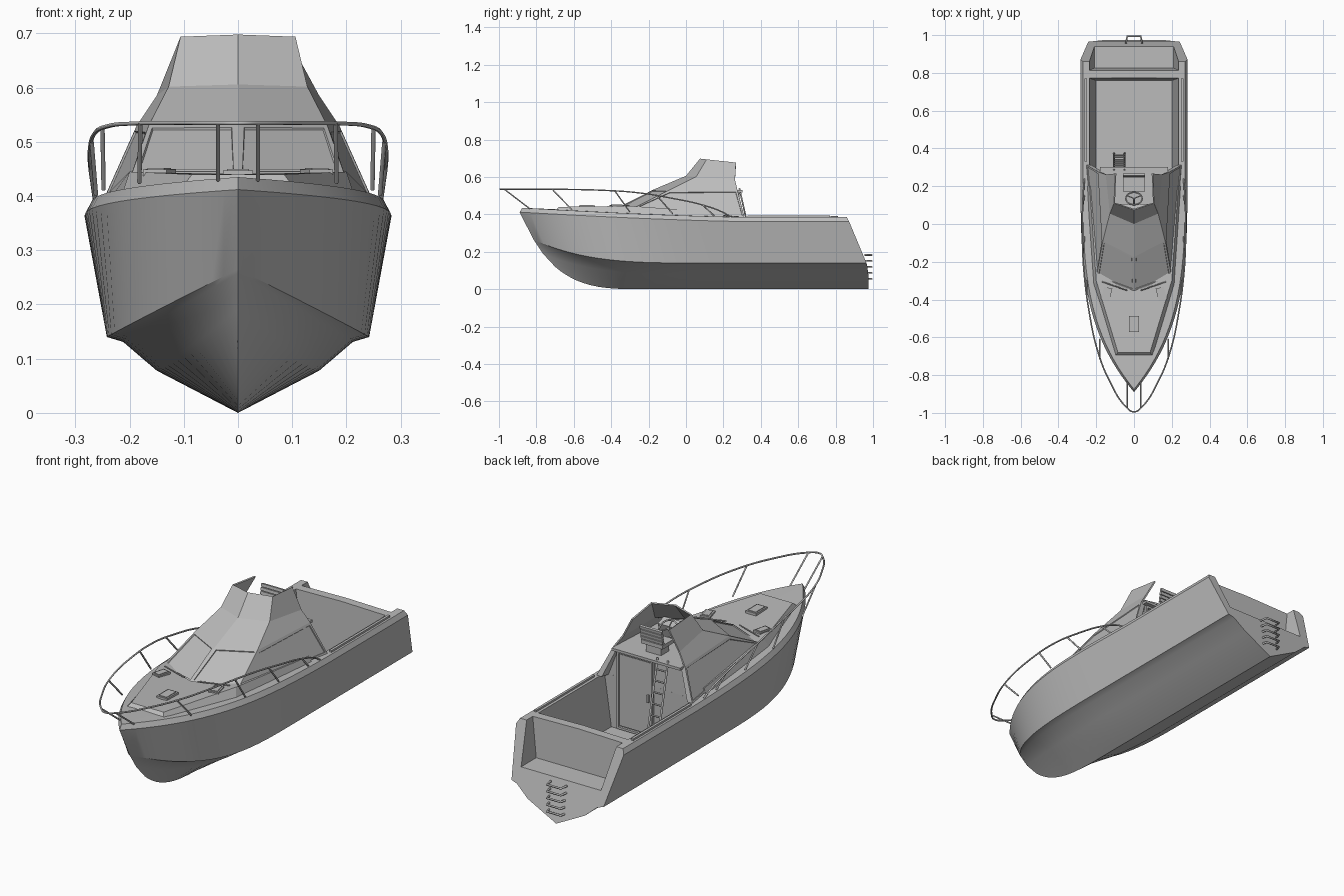
import bpy, bmesh, math
from mathutils import Vector

cube = bpy.data.objects.get("Cube")
if cube:
    bpy.data.objects.remove(cube, do_unlink=True)

grey = bpy.data.materials.new("boat_grey")
grey.use_nodes = True
COLOUR = (0.5, 0.5, 0.5, 1)
grey.diffuse_color = COLOUR
grey.node_tree.nodes["Principled BSDF"].inputs["Base Color"].default_value = COLOUR


def add(name, data):
    obj = bpy.data.objects.new(name, data)
    bpy.context.collection.objects.link(obj)
    data.materials.append(grey)
    return obj


def activate(obj):
    bpy.ops.object.select_all(action='DESELECT')
    obj.select_set(True)
    bpy.context.view_layer.objects.active = obj


def mirror_ring(half):
    """Complete a half outline whose first and last points lie on the centreline."""
    return half + [(-x, y, z) for x, y, z in half[-2:0:-1]]


def loft(name, rings, closed=True, caps=(True, True), inset=None):
    """Skin a row of outlines; inset is a test picking faces to recess as panes."""
    bm = bmesh.new()
    rows = [[bm.verts.new(p) for p in ring] for ring in rings]
    n = len(rows[0])
    for a, b in zip(rows, rows[1:]):
        for i in range(n if closed else n - 1):
            j = (i + 1) % n
            bm.faces.new((a[i], a[j], b[j], b[i]))
    for row, cap in zip((rows[0], rows[-1]), caps):
        if cap:
            bm.faces.new(row)
    bmesh.ops.remove_doubles(bm, verts=bm.verts, dist=1e-5)
    bmesh.ops.recalc_face_normals(bm, faces=bm.faces)
    if inset:
        panes = [f for f in bm.faces if inset(f)]
        bmesh.ops.inset_individual(bm, faces=panes, thickness=0.014, depth=0)
        bmesh.ops.inset_individual(bm, faces=panes, thickness=0.002, depth=-0.004)
    mesh = bpy.data.meshes.new(name)
    bm.to_mesh(mesh)
    bm.free()
    return add(name, mesh)


def box(name, centre, size, tilt=0):
    bm = bmesh.new()
    bmesh.ops.create_cube(bm, size=1)
    bmesh.ops.scale(bm, vec=size, verts=bm.verts)
    mesh = bpy.data.meshes.new(name)
    bm.to_mesh(mesh)
    bm.free()
    obj = add(name, mesh)
    obj.location = centre
    obj.rotation_euler.x = tilt
    return obj


def tube(name, points, radius=0.004, smooth=False, cyclic=False):
    curve = bpy.data.curves.new(name, 'CURVE')
    curve.dimensions = '3D'
    curve.bevel_depth = radius
    curve.bevel_resolution = 1
    curve.use_fill_caps = True
    curve.resolution_u = 6
    spline = curve.splines.new('BEZIER')
    spline.bezier_points.add(len(points) - 1)
    for bp, p in zip(spline.bezier_points, points):
        bp.co = p
        bp.handle_left_type = bp.handle_right_type = 'AUTO' if smooth else 'VECTOR'
    spline.use_cyclic_u = cyclic
    return add(name, curve)


# Hull: each line runs aft from the stem
# (bow y, stern y, half width, aft z, bow z, taper length, width power, height power)
LINES = [
    (-0.70, 0.975, 0, 0, 0.12, 0.5, 1, 3.6),            # keel
    (-0.765, 0.975, 0.15, 0.078, 0.19, 0.9, 3.2, 3.4),  # bottom
    (-0.81, 0.968, 0.212, 0.131, 0.258, 0.9, 3.4, 3.3), # inner chine
    (-0.815, 0.965, 0.242, 0.14, 0.265, 0.9, 3.4, 3.3), # outer chine
    (-0.89, 0.872, 0.283, 0.362, 0.412, 1.2, 3.6, 1.4), # knuckle
    (-0.875, 0.86, 0.271, 0.385, 0.435, 1.2, 3.6, 1.4), # gunwale
]


def hull_point(line, s):
    bow, stern, width, z_aft, z_bow, length, p, q = line
    y = bow + (stern - bow) * s
    left = max(0, 1 - (y - bow) / length)
    return (width * (1 - left ** p), y, z_aft + (z_bow - z_aft) * left ** q)


rings = []
STATIONS = 30
for k in range(STATIONS + 1):
    s = (k / STATIONS) ** 1.5
    half = [hull_point(line, s) for line in LINES]
    x, y, z = half[-1]
    rings.append(mirror_ring(half + [(0, y, z + 0.02 * x)]))
hull = loft("hull", rings, caps=(False, True))


def rect(x, y0, y1, z):
    return [(-x, y0, z), (x, y0, z), (x, y1, z), (-x, y1, z)]


# Cockpit well and swim platform recess
wells = [
    loft("cockpit_cutter", [rect(0.2, 0.275, 0.76, 0.14), rect(0.245, 0.275, 0.775, 0.45)]),
    loft("platform_cutter", [rect(0.21, 0.825, 1.2, 0.2), rect(0.245, 0.81, 1.2, 0.45)]),
]
activate(hull)
for cutter in wells:
    mod = hull.modifiers.new("well", 'BOOLEAN')
    mod.object = cutter
    mod.solver = 'EXACT'
    bpy.ops.object.modifier_apply(modifier=mod.name)
    bpy.data.objects.remove(cutter, do_unlink=True)
activate(hull)
bpy.ops.object.shade_smooth_by_angle(angle=math.radians(28))

# Raised foredeck
loft("foredeck_trunk", [
    mirror_ring([(0, -0.70, 0.42), (0.1, -0.70, 0.42), (0.215, -0.32, 0.4), (0.255, 0.2, 0.37), (0, 0.2, 0.37)]),
    mirror_ring([(0, -0.68, 0.44), (0.085, -0.68, 0.44), (0.2, -0.30, 0.445), (0.235, 0.2, 0.41), (0, 0.2, 0.41)]),
])


# Cabin with recessed panes and rear wings
def is_pane(face):
    c = face.calc_center_median()
    return 0.42 < c.z < 0.52 and c.y < 0.2 and abs(face.normal.z) < 0.97


ROOF = [(0, -0.175, 0.532), (0.165, -0.09, 0.53), (0.187, 0.275, 0.53)]
cabin = loft("cabin", [
    mirror_ring([(0, -0.355, 0.44), (0.2, -0.285, 0.43), (0.252, 0.312, 0.385),
                 (0.225, 0.312, 0.385), (0.215, 0.275, 0.385), (0, 0.275, 0.385)]),
    mirror_ring(ROOF + [(0.165, 0.276, 0.53), (0.16, 0.272, 0.53), (0, 0.272, 0.53)]),
], inset=is_pane)
box("cabin_roof_lip", (0, 0.287, 0.524), (0.36, 0.03, 0.012))

# Upper helm coaming, open at the back
tiers = [ROOF,
         [(0, 0, 0.606), (0.128, 0.055, 0.602), (0.15, 0.262, 0.585)],
         [(0, 0.075, 0.698), (0.106, 0.11, 0.694), (0.1, 0.267, 0.677)]]
coaming = loft("helm_coaming", [[(-x, y, z) for x, y, z in t[:0:-1]] + t for t in tiers],
               closed=False, caps=(False, False))
wall = coaming.modifiers.new("thickness", 'SOLIDIFY')
wall.thickness = 0.007

# Helm seat, console and wheel
box("seat_base", (0, 0.215, 0.55), (0.08, 0.06, 0.04))
box("seat_cushion", (0, 0.215, 0.578), (0.115, 0.085, 0.018))
for i in range(4):
    box("seat_back_slat", (0, 0.252 + 0.003 * i, 0.598 + 0.017 * i), (0.115, 0.012, 0.014), -0.15)
box("helm_console", (0, 0.07, 0.57), (0.15, 0.05, 0.08), -0.3)
hub = Vector((0, 0.135, 0.605))
rim = [hub + 0.043 * Vector((math.cos(a), 0.75 * math.sin(a), -0.66 * math.sin(a)))
       for a in (i * math.tau / 12 for i in range(12))]
tube("steering_wheel", rim, smooth=True, cyclic=True)
for i in (1, 5, 9):
    tube("wheel_spoke", [hub, rim[i]], 0.003)
tube("steering_column", [hub, (0, 0.085, 0.575)], 0.006)

# Cabin door frame, leaf and handle
box("cabin_door", (0.07, 0.277, 0.33), (0.17, 0.006, 0.34))
for x in (-0.02, 0.16):
    box("door_post", (x, 0.28, 0.33), (0.01, 0.012, 0.36))
for z in (0.15, 0.51):
    box("door_rail", (0.07, 0.28, z), (0.19, 0.012, 0.01))
box("door_handle", (0.0, 0.286, 0.33), (0.008, 0.012, 0.035))

# Ladder from the cockpit to the helm
foot, head = Vector((-0.078, 0.375, 0.14)), Vector((-0.078, 0.285, 0.54))
side = Vector((0.028, 0, 0))
for d in (-side, side):
    tube("ladder_rail", [foot + d, head + d], 0.005)
for i in range(1, 8):
    mid = foot.lerp(head, i / 8)
    tube("ladder_rung", [mid - side, mid + side])

# Boarding rungs on the transom
for i in range(5):
    z = 0.055 + 0.032 * i
    y = 0.97 - 0.1 * max(0, z - 0.14)
    tube("boarding_rung", [(-0.042, y - 0.01, z), (-0.036, 0.993, z), (0.036, 0.993, z), (0.042, y - 0.01, z)], 0.005)

# Deck hatches: a raised frame with a lid
def hatch(x, y, w, d, turn):
    z = 0.441 if x == 0 else 0.443
    frame = box("hatch_frame", (x, y, z), (w, d, 0.012))
    lid = box("hatch_lid", (x, y, z + 0.005), (w - 0.014, d - 0.014, 0.008))
    frame.rotation_euler.z = lid.rotation_euler.z = turn


hatch(0, -0.53, 0.055, 0.085, 0)

# Bow rail: half path from the tip aft, mirrored into one tube
path = [(0, -0.994, 0.535), (0.045, -0.965, 0.535), (0.125, -0.84, 0.535), (0.19, -0.68, 0.534),
        (0.24, -0.45, 0.529), (0.265, -0.25, 0.515), (0.273, -0.08, 0.487),
        (0.272, 0.09, 0.45), (0.266, 0.2, 0.41), (0.262, 0.24, 0.385)]
tube("bow_rail", [(-x, y, z) for x, y, z in path[:0:-1]] + path, smooth=True)

POSTS = [((0.037, -0.972, 0.535), (0.037, -0.835, 0.43)),
         ((0.18, -0.715, 0.534), (0.182, -0.61, 0.425)),
         ((0.25, -0.38, 0.525), (0.248, -0.30, 0.412)),
         ((0.27, -0.155, 0.5), (0.262, -0.07, 0.402)),
         ((0.272, 0.09, 0.45), (0.264, 0.15, 0.392))]
for m in (-1, 1):
    for top, base in POSTS:
        tube("rail_post", [(m * top[0], *top[1:]), (m * base[0], *base[1:])])
    hatch(m * 0.145, -0.37, 0.045, 0.068, m * 0.25)
    box("gunwale_strip", (m * 0.255, 0.55, 0.389), (0.012, 0.44, 0.01))
    tube("wiper", [(m * 0.035, -0.352, 0.447), (m * 0.17, -0.305, 0.447)], 0.003)
